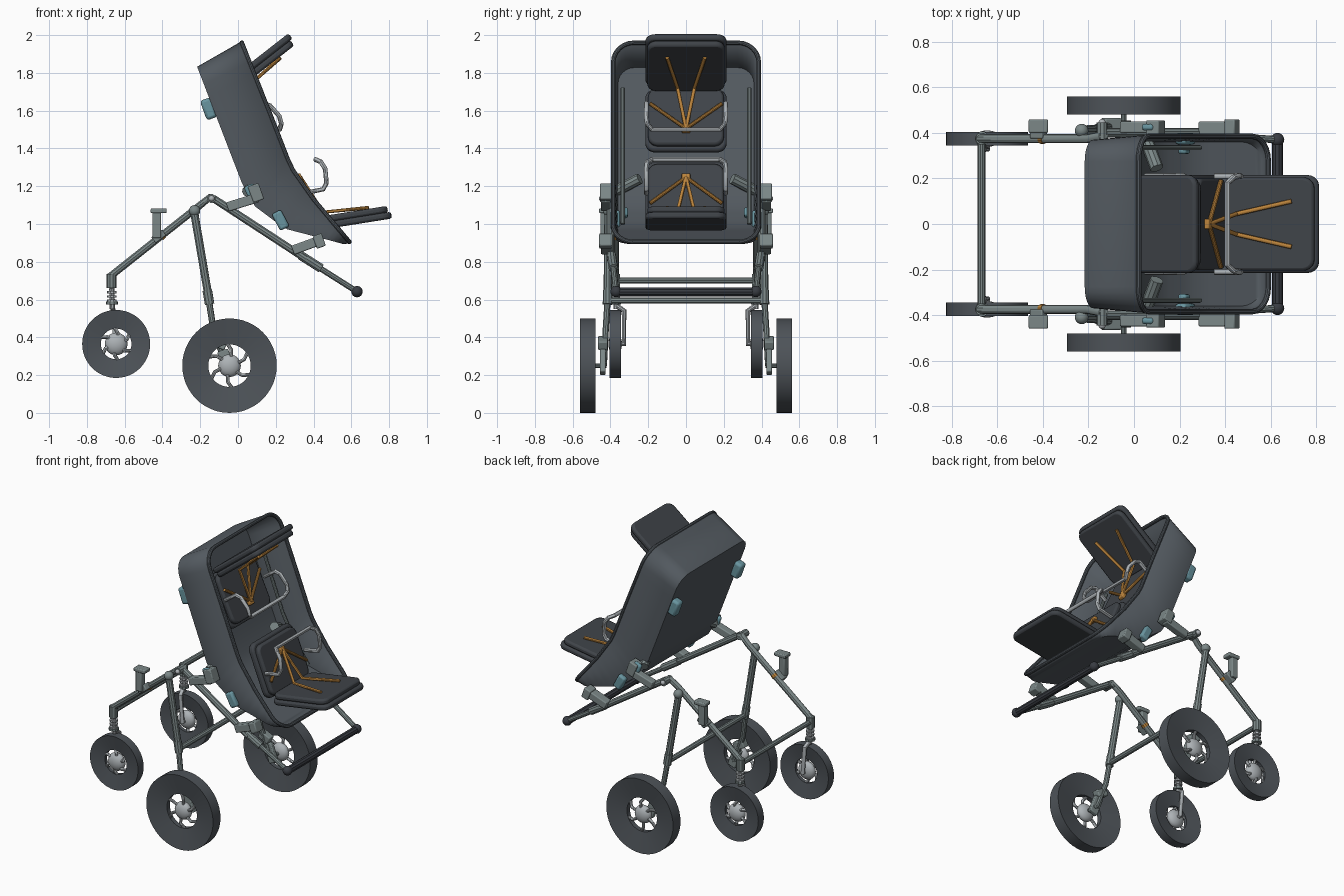
import bpy, bmesh
from math import sin, cos, pi, atan2, radians, sqrt, hypot
from mathutils import Vector

if "Cube" in bpy.data.objects:
    bpy.data.objects.remove(bpy.data.objects["Cube"])


def material(name, r, g, b):
    m = bpy.data.materials.new(name)
    m.use_nodes = True
    m.diffuse_color = (r, g, b, 1)
    m.node_tree.nodes["Principled BSDF"].inputs["Base Color"].default_value = (r, g, b, 1)
    return m


SHELL = material("slate shell", 0.085, 0.1, 0.115)
PAD = material("dark cushion", 0.05, 0.057, 0.066)
TYRE = material("tyre grey", 0.075, 0.086, 0.098)
FRAME = material("frame grey green", 0.2, 0.245, 0.245)
LIGHT = material("light metal", 0.42, 0.45, 0.47)
TEAL = material("teal plastic", 0.14, 0.3, 0.35)
ORANGE = material("orange webbing", 0.5, 0.23, 0.045)
GRIP = material("black grip", 0.04, 0.045, 0.055)


def smooth(ob):
    bpy.ops.object.select_all(action="DESELECT")
    ob.select_set(True)
    bpy.context.view_layer.objects.active = ob
    bpy.ops.object.shade_smooth_by_angle(angle=radians(35))


def add_mesh(name, bm, mat):
    bmesh.ops.recalc_face_normals(bm, faces=bm.faces)
    me = bpy.data.meshes.new(name)
    bm.to_mesh(me)
    bm.free()
    me.materials.append(mat)
    ob = bpy.data.objects.new(name, me)
    bpy.context.collection.objects.link(ob)
    smooth(ob)
    return ob


def box(name, center, size, mat, tilt=0, bevel=0.006, corner=0):
    """Box tilted upward in the xz plane, with optional rounded plan corners."""
    bm = bmesh.new()
    bmesh.ops.create_cube(bm, size=1)
    bmesh.ops.scale(bm, vec=size, verts=bm.verts)
    if corner:
        upright = [e for e in bm.edges if abs(e.verts[0].co.z - e.verts[1].co.z) > 1e-4]
        bmesh.ops.bevel(bm, geom=upright, offset=corner, segments=5, profile=0.5, affect="EDGES")
    ob = add_mesh(name, bm, mat)
    ob.location = center
    ob.rotation_euler.y = -tilt
    mod = ob.modifiers.new("edges", "BEVEL")
    mod.width, mod.segments = bevel, 2
    return ob


def rod(name, points, radius, mat, closed=False):
    cu = bpy.data.curves.new(name, "CURVE")
    cu.dimensions = "3D"
    cu.bevel_depth, cu.bevel_resolution, cu.use_fill_caps = radius, 3, True
    sp = cu.splines.new("POLY")
    sp.points.add(len(points) - 1)
    for p, q in zip(sp.points, points):
        p.co = (*q, 1)
    sp.use_cyclic_u = closed
    cu.materials.append(mat)
    ob = bpy.data.objects.new(name, cu)
    bpy.context.collection.objects.link(ob)
    bpy.ops.object.select_all(action="DESELECT")
    ob.select_set(True)
    bpy.context.view_layer.objects.active = ob
    bpy.ops.object.convert(target="MESH")
    smooth(bpy.context.object)


def ball(name, center, radius, mat, flat=1):
    bm = bmesh.new()
    bmesh.ops.create_uvsphere(bm, u_segments=20, v_segments=12, radius=radius)
    bmesh.ops.scale(bm, vec=(1, flat, 1), verts=bm.verts)
    add_mesh(name, bm, mat).location = center


def wheel(name, c, radius, width, side):
    # Tyre with dished faces, revolved about y
    bm = bmesh.new()
    hole, w = radius * 0.45, width / 2
    profile = [(radius, w), (hole, w * 0.4), (hole, -w * 0.4), (radius, -w)]
    vs = [bm.verts.new((r, y, 0)) for r, y in profile]
    es = [bm.edges.new((vs[i], vs[i - 1])) for i in range(4)]
    bmesh.ops.spin(bm, geom=vs + es, axis=(0, 1, 0), cent=(0, 0, 0), angle=2 * pi, steps=48)
    bmesh.ops.remove_doubles(bm, verts=bm.verts, dist=1e-4)
    add_mesh(name + "_tyre", bm, TYRE).location = c
    ball(name + "_hub", c, 0.06, LIGHT, 0.6)
    for k in range(6):
        a = k * pi / 3 + 0.3
        rod(name + "_spoke", [c + Vector((r * cos(a + t), y * side, r * sin(a + t)))
            for r, t, y in ((0.04, 0, 0.01), (hole * 0.75, 0.1, 0.015), (hole + 0.01, 0.35, 0))],
            0.01, LIGHT)


def along(path, t):
    lens = [hypot(b[0] - a[0], b[1] - a[1]) for a, b in zip(path, path[1:])]
    d = t * sum(lens)
    for (a, b), n in zip(zip(path, path[1:]), lens):
        if d <= n + 1e-6:
            return a[0] + (b[0] - a[0]) * d / n, a[1] + (b[1] - a[1]) * d / n
        d -= n
    return path[-1]


# Tub shell: rim and floor outlines run down two side profiles
RIM = [(0.02, 1.96), (0.177, 1.565), (0.28, 1.3), (0.4, 1.13), (0.59, 0.905)]
FLOOR = [(-0.21, 1.83), (0.025, 1.22), (0.09, 1.1), (0.25, 0.98), (0.56, 0.9)]


def outline(path, half, r):
    length = 1.22
    ds = [r * (1 - cos(k * pi / 12)) for k in range(7)]
    ds += [r + (length - 2 * r) * k / 16 for k in range(1, 16)] + [length - d for d in reversed(ds)]
    rows = []
    for d in ds:
        e = max(0, r - min(d, length - d))
        x, z = along(path, d / length)
        rows.append((x, half - r + sqrt(max(0, r * r - e * e)), z))
    return rows


rim, floor = outline(RIM, 0.385, 0.11), outline(FLOOR, 0.365, 0.09)
bm = bmesh.new()
rv, fv = [[[bm.verts.new((x, s * y, z)) for x, y, z in rows] for s in (1, -1)] for rows in (rim, floor)]
for i in range(len(rim) - 1):
    bm.faces.new((fv[0][i], fv[0][i + 1], fv[1][i + 1], fv[1][i]))
    for s in (0, 1):
        bm.faces.new((rv[s][i], rv[s][i + 1], fv[s][i + 1], fv[s][i]))
for i in (0, -1):
    bm.faces.new((rv[0][i], rv[1][i], fv[1][i], fv[0][i]))
shell = add_mesh("tub_shell", bm, SHELL)
solid = shell.modifiers.new("wall", "SOLIDIFY")
solid.thickness, solid.offset = 0.014, 0
rod("tub_rim", rim + [(x, -y, z) for x, y, z in reversed(rim)], 0.012, SHELL, True)


# Seats: the upper one is the lower one flipped over
def seat(name, ox, oz, tilt, flip):
    def at(a, y, b):
        return Vector((ox + a * cos(tilt) - flip * b * sin(tilt), y,
                       oz + a * sin(tilt) + flip * b * cos(tilt)))
    box(name + "_base", at(0.165, 0, -0.012), (0.42, 0.43, 0.036), PAD, tilt, 0.012, 0.05)
    box(name + "_cushion", at(0.16, 0, 0.022), (0.4, 0.41, 0.036), PAD, tilt, 0.012, 0.05)
    low, top = at(-0.045, 0, 0.0), at(-0.125, 0, 0.353)
    lean = atan2(top.z - low.z, top.x - low.x)
    mid, out = (low + top) / 2, (at(1, 0, 0) - at(0, 0, 0)) * 0.03
    box(name + "_back_board", mid - out, (0.36, 0.43, 0.04), PAD, lean, 0.012, 0.05)
    box(name + "_back_cushion", mid, (0.33, 0.4, 0.04), PAD, lean, 0.012, 0.05)
    box(name + "_buckle", at(-0.075, 0, 0.262), (0.04, 0.045, 0.025), ORANGE, lean)
    for s in (1, -1):
        hub = at(-0.07, 0, 0.262)
        rod(name + "_lap_strap", [hub, at(0.02, 0.045 * s, 0.06), at(0.262, 0.1 * s, 0.046)], 0.01, ORANGE)
        rod(name + "_side_strap", [hub, at(-0.04, 0.19 * s, 0.118)], 0.01, ORANGE)
    half = [(-0.06, 0.21, 0.175), (0.04, 0.21, 0.18), (0.062, 0.21, 0.21), (0.067, 0.21, 0.285),
            (0.05, 0.205, 0.325), (0.024, 0.18, 0.342)]
    bar = [at(*p) for p in half] + [at(a, -y, b) for a, y, b in reversed(half)]
    rod(name + "_grab_bar", bar, 0.013, LIGHT)


seat("lower_seat", 0.44, 1.0, radians(9), 1)
seat("upper_seat", -0.01, 1.755, radians(38), -1)

# Cross bars
for name, x, z, half, r, mat in (("front_cross_bar", -0.67, 0.7, 0.38, 0.017, FRAME),
                                 ("leg_cross_bar", -0.155, 0.595, 0.41, 0.018, FRAME),
                                 ("push_handle", 0.63, 0.64, 0.37, 0.024, GRIP)):
    rod(name, [(x, -half, z), (x, half, z)], r, mat)

# Everything that comes in left and right pairs
for side, s in (("left", 1), ("right", -1)):
    wheel(side + "_large_wheel", Vector((-0.045, 0.52 * s, 0.25)), 0.25, 0.08, s)
    wheel(side + "_small_wheel", Vector((-0.645, 0.375 * s, 0.365)), 0.18, 0.06, s)

    def tube(name, points, r, mat=FRAME):
        rod(side + "_" + name, [(x, y * s, z) for x, y, z in points], r, mat)

    def block(name, x, y, z, size, mat=FRAME, deg=0, bevel=0.006):
        box(side + "_" + name, (x, y * s, z), size, mat, radians(deg), bevel)

    # Frame tubes and legs
    tube("front_arm", [(-0.68, 0.375, 0.72), (-0.2, 0.375, 1.1), (-0.15, 0.385, 1.14), (-0.12, 0.39, 1.13)], 0.02)
    tube("rear_arm", [(-0.13, 0.4, 1.135), (0.36, 0.4, 0.815)], 0.021)
    tube("handle_arm", [(0.33, 0.395, 0.835), (0.44, 0.385, 0.765)], 0.025)
    tube("handle_rod", [(0.42, 0.385, 0.775), (0.63, 0.37, 0.642)], 0.016)
    ball(side + "_handle_knob", (0.63, 0.37 * s, 0.642), 0.03, GRIP)
    tube("leg", [(-0.235, 0.41, 1.08), (-0.15, 0.415, 0.58)], 0.022)
    tube("lower_leg", [(-0.155, 0.415, 0.6), (-0.13, 0.425, 0.44), (-0.06, 0.435, 0.25)], 0.017)
    tube("leg_collar", [(-0.163, 0.414, 0.65), (-0.15, 0.415, 0.575)], 0.026)
    tube("axle", [(-0.045, 0.42, 0.25), (-0.045, 0.52, 0.25)], 0.012)
    block("axle_bracket", -0.06, 0.44, 0.27, (0.06, 0.03, 0.13), FRAME, 20)
    block("brake", -0.1, 0.44, 0.37, (0.08, 0.05, 0.05), FRAME, -25)
    ball(side + "_leg_pivot", (-0.23, 0.41 * s, 1.07), 0.03, FRAME)
    tube("apex_pivot", [(-0.14, 0.37, 1.135), (-0.14, 0.445, 1.135)], 0.024)
    ball(side + "_pivot_cap", (-0.14, 0.445 * s, 1.135), 0.016, LIGHT)

    # Sprung castor fork
    tube("castor_head", [(-0.67, 0.375, 0.735), (-0.67, 0.375, 0.66)], 0.027)
    tube("spring_core", [(-0.668, 0.375, 0.66), (-0.665, 0.37, 0.55)], 0.014, LIGHT)
    for z in (0.645, 0.622, 0.599):
        tube("spring_coil", [(-0.668, 0.375, z), (-0.668, 0.375, z - 0.012)], 0.026, LIGHT)
    tube("fork_plate", [(-0.667, 0.375, 0.59), (-0.667, 0.375, 0.575)], 0.032)
    tube("fork_blade", [(-0.667, 0.365, 0.565), (-0.66, 0.328, 0.54), (-0.645, 0.328, 0.365),
                        (-0.645, 0.375, 0.365)], 0.014, LIGHT)

    # Brackets and clips
    block("hook_post", -0.43, 0.43, 1.0, (0.045, 0.045, 0.15))
    block("hook_top", -0.42, 0.43, 1.07, (0.085, 0.06, 0.025))
    block("hook_foot", -0.42, 0.405, 0.935, (0.07, 0.06, 0.04), FRAME, 38)
    tube("arm_band", [(-0.41, 0.375, 0.933), (-0.395, 0.375, 0.946)], 0.023, ORANGE)
    block("upper_mount", 0.025, 0.425, 1.115, (0.17, 0.05, 0.05), FRAME, 17)
    block("upper_mount_head", 0.095, 0.42, 1.165, (0.06, 0.07, 0.09), FRAME, 20)
    block("upper_clip", 0.075, 0.425, 1.16, (0.055, 0.03, 0.1), TEAL, 22, 0.012)
    block("lower_mount", 0.37, 0.42, 0.89, (0.17, 0.06, 0.05), FRAME, 20)
    block("lower_mount_head", 0.43, 0.425, 0.91, (0.05, 0.07, 0.07), FRAME, 20)
    block("lower_clip", 0.225, 0.375, 1.02, (0.055, 0.05, 0.1), TEAL, 28, 0.012)
    block("inner_clip", 0.22, 0.325, 1.06, (0.04, 0.035, 0.05), TEAL, 28, 0.01)
    block("back_clip", -0.155, 0.335, 1.61, (0.06, 0.06, 0.11), TEAL, 20, 0.015)
    tube("hinge_pin", [(0.1, 0.245, 1.24), (0.05, 0.38, 1.17)], 0.03)
    tube("side_rail", [(-0.06, 0.335, 1.72), (0.1, 0.335, 1.3), (0.18, 0.335, 1.15), (0.29, 0.335, 1.0)], 0.011)
